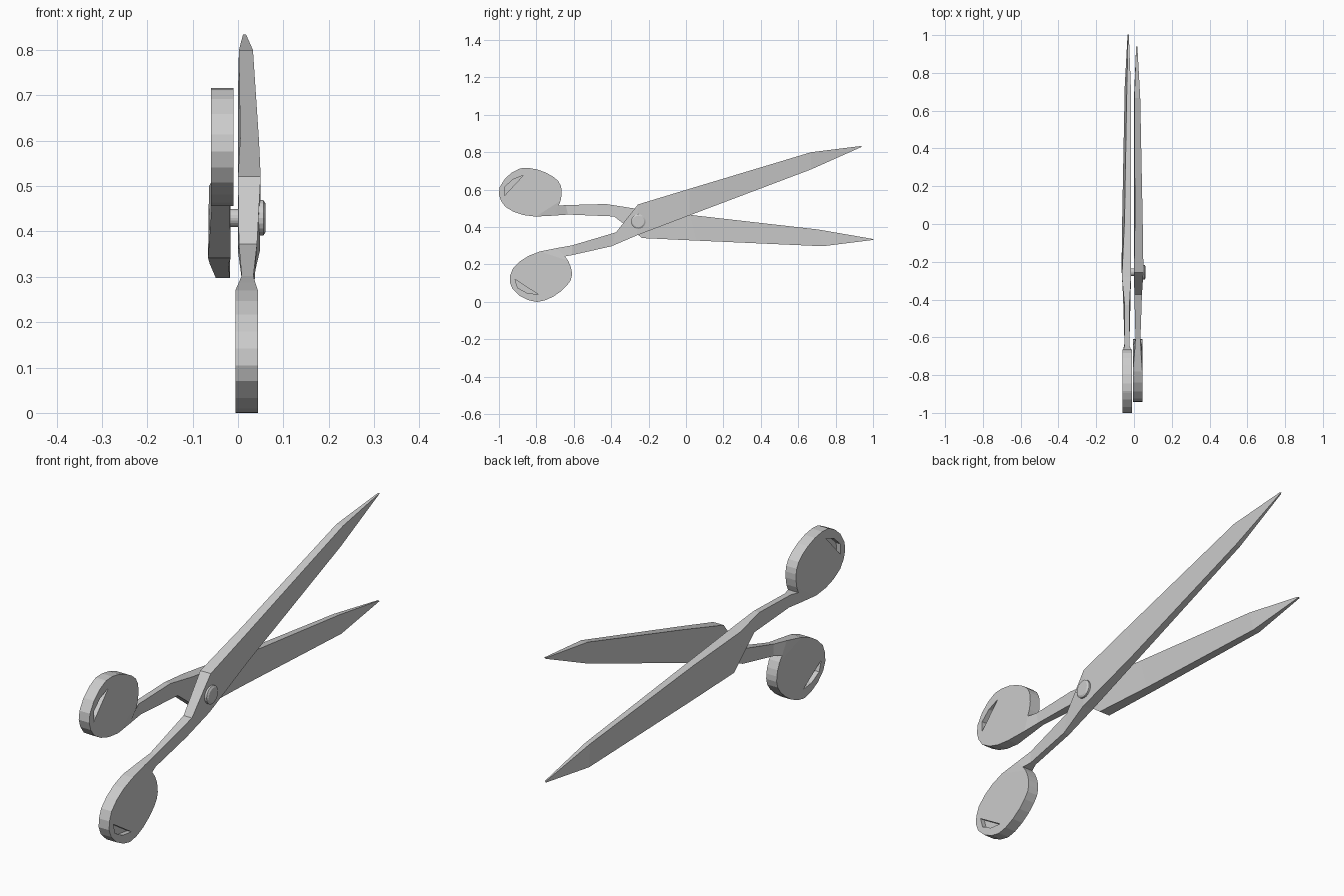
import bpy
import bmesh
import math
from mathutils import Matrix, Vector

cube = bpy.data.objects.get("Cube")
if cube:
    bpy.data.objects.remove(cube)

steel = bpy.data.materials.new("grey_steel")
steel.use_nodes = True
steel.diffuse_color = (0.6, 0.6, 0.6, 1)
steel.node_tree.nodes["Principled BSDF"].inputs["Base Color"].default_value = (0.6, 0.6, 0.6, 1)

PIVOT = Vector((-0.008, -0.255, 0.43))


def add_object(name, bm):
    bmesh.ops.recalc_face_normals(bm, faces=bm.faces)
    mesh = bpy.data.meshes.new(name)
    bm.to_mesh(mesh)
    bm.free()
    mesh.materials.append(steel)
    obj = bpy.data.objects.new(name, mesh)
    bpy.context.collection.objects.link(obj)
    return obj


def loft(bm, sections):
    """Skin a row of four-cornered sections and close both ends."""
    rings = [[bm.verts.new(p) for p in s] for s in sections]
    for a, b in zip(rings, rings[1:]):
        for i in range(4):
            j = (i + 1) % 4
            bm.faces.new((a[i], a[j], b[j], b[i]))
    bm.faces.new(rings[0])
    bm.faces.new(rings[-1])


def section(top, low, top_x, low_x):
    return [(top_x[0], *top), (top_x[1], *top), (low_x[1], *low), (low_x[0], *low)]


# One shear half: blade, pivot, neck, then the oval grip
GRIP = (-0.006, 0.044)
NECK = (0.008, 0.034)
blade = [
    section((0.94, 0.834), (0.937, 0.828), (0.011, 0.018), (0.011, 0.016)),
    section((0.668, 0.80), (0.668, 0.708), (0.002, 0.033), (0.0, 0.022)),
    section((0.02, 0.605), (0.02, 0.463), (0.005, 0.046), (0.0, 0.034)),
    section((-0.257, 0.521), (-0.262, 0.356), (0.0, 0.05), (0.0, 0.048)),
    section((-0.374, 0.372), (-0.40, 0.297), (0.002, 0.042), NECK),
    section((-0.61, 0.302), (-0.61, 0.25), NECK, NECK),
    section((-0.69, 0.288), (-0.647, 0.243), (0.002, 0.038), GRIP),
]
grip_pairs = [
    ((-0.78, 0.27), (-0.63, 0.22)),
    ((-0.84, 0.247), (-0.617, 0.19)),
    ((-0.888, 0.217), (-0.611, 0.165)),
    ((-0.925, 0.18), (-0.61, 0.142)),
    ((-0.94, 0.142), (-0.617, 0.115)),
    ((-0.942, 0.105), (-0.636, 0.088)),
    ((-0.928, 0.07), (-0.668, 0.057)),
    ((-0.89, 0.033), (-0.71, 0.028)),
    ((-0.845, 0.01), (-0.755, 0.008)),
    ((-0.805, 0.001), (-0.795, 0.0)),
]
bm = bmesh.new()
loft(bm, blade + [section(a, b, GRIP, GRIP) for a, b in grip_pairs])
lower_half = add_object("upper_blade_with_lower_grip", bm)

# Shallow slits on both faces of the grip
slit = [(-0.914, 0.12), (-0.79, 0.04), (-0.85, 0.048), (-0.9, 0.075)]
bm = bmesh.new()
for x0, x1 in ((-0.03, 0.014), (0.024, 0.07)):
    loft(bm, [[(x, y, z) for y, z in slit] for x in (x0, x1)])
cutter = add_object("slit_cutter", bm)
cutter.hide_render = True
mod = lower_half.modifiers.new("slits", 'BOOLEAN')
mod.operation = 'DIFFERENCE'
mod.solver = 'EXACT'
mod.object = cutter
bpy.context.view_layer.objects.active = lower_half
lower_half.select_set(True)
bpy.ops.object.modifier_apply(modifier=mod.name)
bpy.data.objects.remove(cutter)

# The other half is the same piece turned over about the pivot
tilt = math.radians(7.1)
axis = Vector((0, math.cos(tilt), math.sin(tilt)))
turn = Matrix.Translation(PIVOT) @ Matrix.Rotation(math.pi, 4, axis) @ Matrix.Translation(-PIVOT)
upper_half = lower_half.copy()
upper_half.data = lower_half.data.copy()
upper_half.name = "lower_blade_with_upper_grip"
upper_half.data.transform(turn)
bpy.context.collection.objects.link(upper_half)

# Pivot screw: a shaft with a chamfered head on each side
bm = bmesh.new()
profile = [(-0.064, 0.031), (-0.059, 0.039), (-0.045, 0.039), (-0.045, 0.02),
           (0.03, 0.02), (0.03, 0.039), (0.056, 0.039), (0.061, 0.031)]
SIDES = 20
rings = []
for x, r in profile:
    angles = [math.tau * i / SIDES for i in range(SIDES)]
    rings.append([bm.verts.new((x, PIVOT.y + r * math.cos(a), PIVOT.z + r * math.sin(a)))
                  for a in angles])
for a, b in zip(rings, rings[1:]):
    for i in range(SIDES):
        j = (i + 1) % SIDES
        bm.faces.new((a[i], a[j], b[j], b[i]))
bm.faces.new(rings[0])
bm.faces.new(rings[-1])
add_object("pivot_screw", bm)
